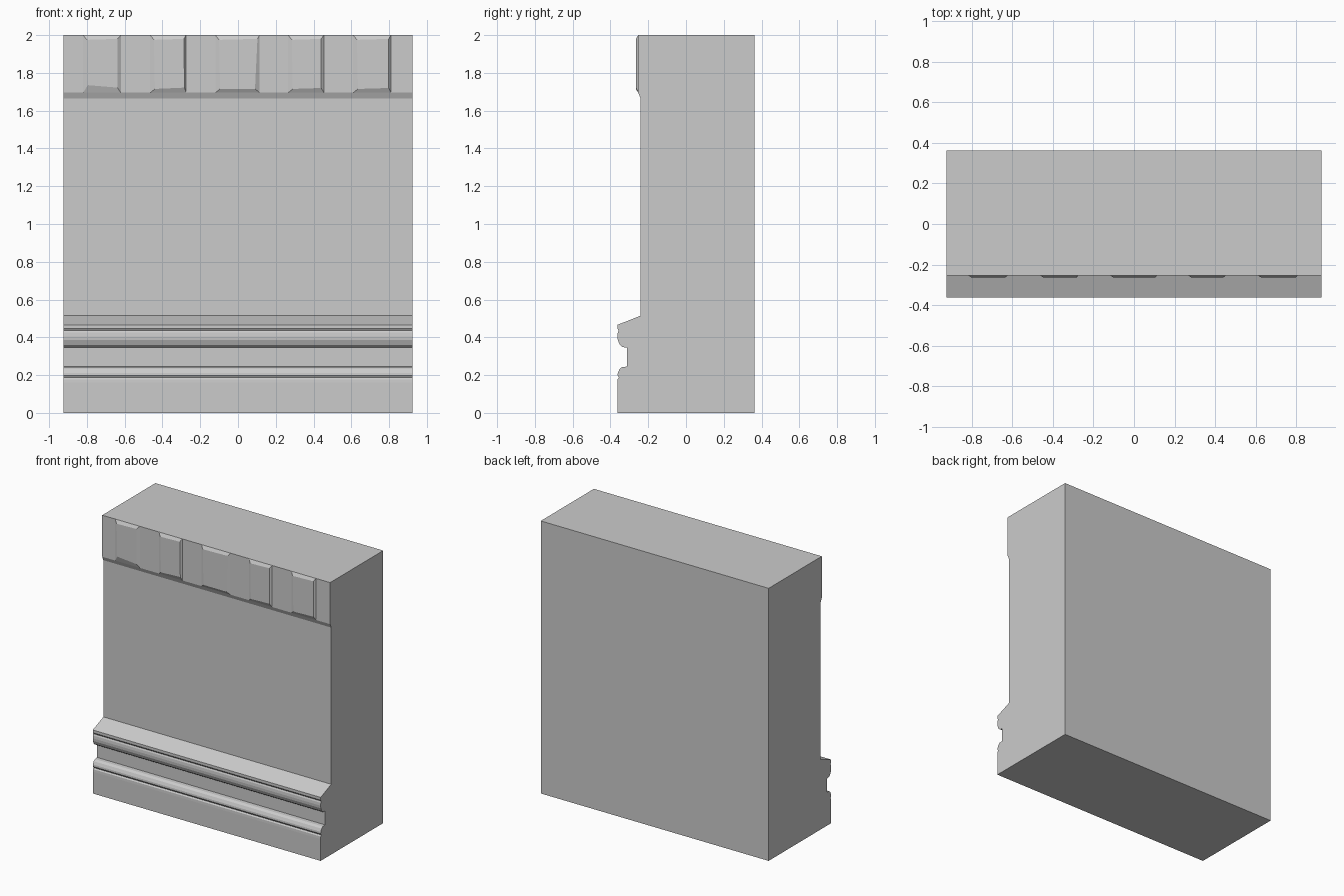
import bpy, bmesh

if "Cube" in bpy.data.objects:
    bpy.data.objects.remove(bpy.data.objects["Cube"])

HALF_W = 0.925
BAND_Y, BLOCK_Y = -0.253, -0.265


def make_object(name, bm):
    bmesh.ops.recalc_face_normals(bm, faces=bm.faces)
    mesh = bpy.data.meshes.new(name)
    bm.to_mesh(mesh)
    bm.free()
    obj = bpy.data.objects.new(name, mesh)
    bpy.context.collection.objects.link(obj)
    return obj


# Wall section: moulded plinth, plain face and top band, as (y, z)
profile = [
    (0.363, 0), (-0.363, 0), (-0.363, 0.16), (-0.362, 0.178), (-0.355, 0.187),
    (-0.362, 0.198), (-0.361, 0.212), (-0.352, 0.232), (-0.338, 0.243),
    (-0.312, 0.245), (-0.312, 0.346), (-0.335, 0.348), (-0.35, 0.36),
    (-0.361, 0.385), (-0.363, 0.405), (-0.361, 0.425), (-0.356, 0.436),
    (-0.363, 0.446), (-0.363, 0.466), (-0.24, 0.515), (-0.24, 1.665),
    (BAND_Y, 1.695), (BAND_Y, 2.0), (0.363, 2.0),
]
bm = bmesh.new()
face = bm.faces.new([bm.verts.new((-HALF_W, y, z)) for y, z in profile])
ext = bmesh.ops.extrude_face_region(bm, geom=[face])
verts = [g for g in ext["geom"] if isinstance(g, bmesh.types.BMVert)]
bmesh.ops.translate(bm, verts=verts, vec=(2 * HALF_W, 0, 0))
make_object("wall_section", bm)


# Shallow chipped blocks on the top band: slightly irregular bevelled slabs
def band_block(name, x0, x1, left_z, right_z, inset_bottom, inset_top):
    bm = bmesh.new()
    base = [(x0, 1.695), (x1, 1.695), (x1, 2.0), (x0, 2.0)]
    front = [(x0 + 0.025, left_z), (x1 - inset_bottom, right_z),
             (x1 - inset_top, 1.98), (x0 + 0.02, 1.975)]
    back = [bm.verts.new((x, BAND_Y, z)) for x, z in base]
    fore = [bm.verts.new((x, BLOCK_Y, z)) for x, z in front]
    bm.faces.new(fore)
    bm.faces.new(back[::-1])
    for i in range(4):
        j = (i + 1) % 4
        bm.faces.new((back[i], back[j], fore[j], fore[i]))
    make_object(name, bm)


blocks = [
    (-0.82, -0.62, 1.735, 1.722, 0.018, 0.018),
    (-0.465, -0.275, 1.715, 1.722, 0.008, 0.012),
    (-0.12, 0.115, 1.715, 1.715, 0.025, 0.012),
    (0.265, 0.455, 1.715, 1.72, 0.015, 0.015),
    (0.61, 0.81, 1.715, 1.72, 0.012, 0.012),
]
for n, params in enumerate(blocks, 1):
    band_block(f"band_block_{n}", *params)
